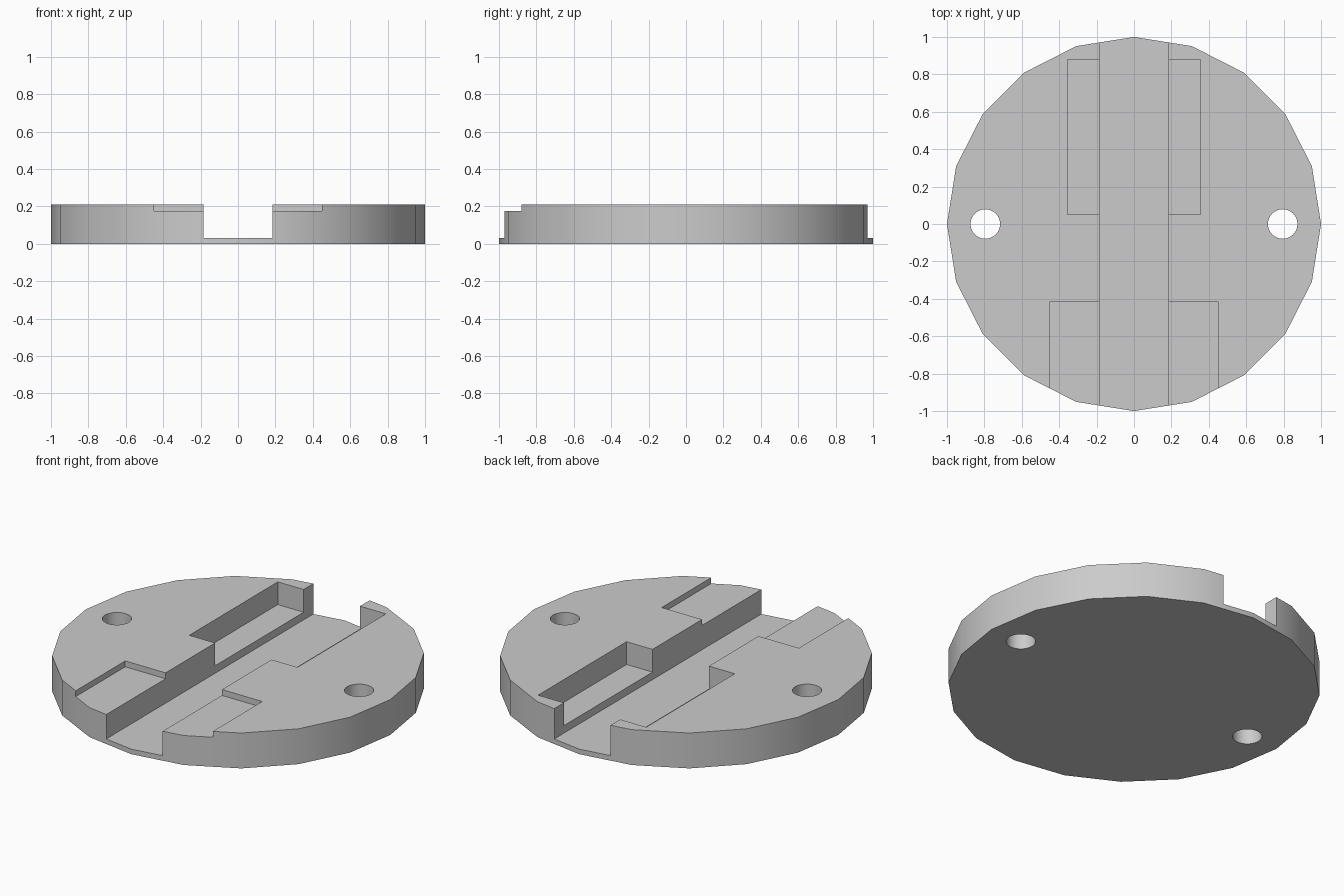
import bpy
import math

cube = bpy.data.objects.get("Cube")
if cube:
    bpy.data.objects.remove(cube, do_unlink=True)

HEIGHT = 0.21

grey = bpy.data.materials.new("plain grey")
grey.use_nodes = True
colour = (0.6, 0.6, 0.6, 1)
grey.diffuse_color = colour
grey.node_tree.nodes["Principled BSDF"].inputs["Base Color"].default_value = colour


def cylinder(name, sides, radius, x, bottom, top):
    bpy.ops.mesh.primitive_cylinder_add(
        vertices=sides, radius=radius, depth=top - bottom,
        location=(x, 0, (bottom + top) / 2))
    obj = bpy.context.object
    obj.name = name
    obj.data.materials.append(grey)
    return obj


def box(name, half_width, front, back, floor):
    top = HEIGHT + 0.2
    bpy.ops.mesh.primitive_cube_add(
        size=1, location=(0, (front + back) / 2, (floor + top) / 2))
    obj = bpy.context.object
    obj.name = name
    obj.scale = (2 * half_width, back - front, top - floor)
    obj.data.materials.append(grey)
    return obj


# Twenty-sided base plate
plate = cylinder("round_plate", 20, 1, 0, 0, HEIGHT)

# Channel, pockets beside it, and the two screw holes
cutters = [
    box("channel_cutter", 0.185, -1.2, 1.2, 0.03),
    box("rear_pocket_cutter", 0.355, 0.05, 0.88, 0.075),
    box("front_recess_cutter", 0.45, -1.2, -0.415, 0.175),
]
for side in (-1, 1):
    cutters.append(cylinder("hole_cutter", 32, 0.079, side * 0.795, -0.1, HEIGHT + 0.1))

bpy.context.view_layer.objects.active = plate
for cutter in cutters:
    cutter.hide_render = True
    mod = plate.modifiers.new("cut", 'BOOLEAN')
    mod.operation = 'DIFFERENCE'
    mod.solver = 'EXACT'
    mod.object = cutter
    bpy.ops.object.modifier_apply(modifier=mod.name)
for cutter in cutters:
    bpy.data.objects.remove(cutter, do_unlink=True)

# Smooth rim and holes, sharp cut edges
bpy.ops.object.select_all(action='DESELECT')
plate.select_set(True)
bpy.context.view_layer.objects.active = plate
bpy.ops.object.shade_smooth_by_angle(angle=math.radians(30))
